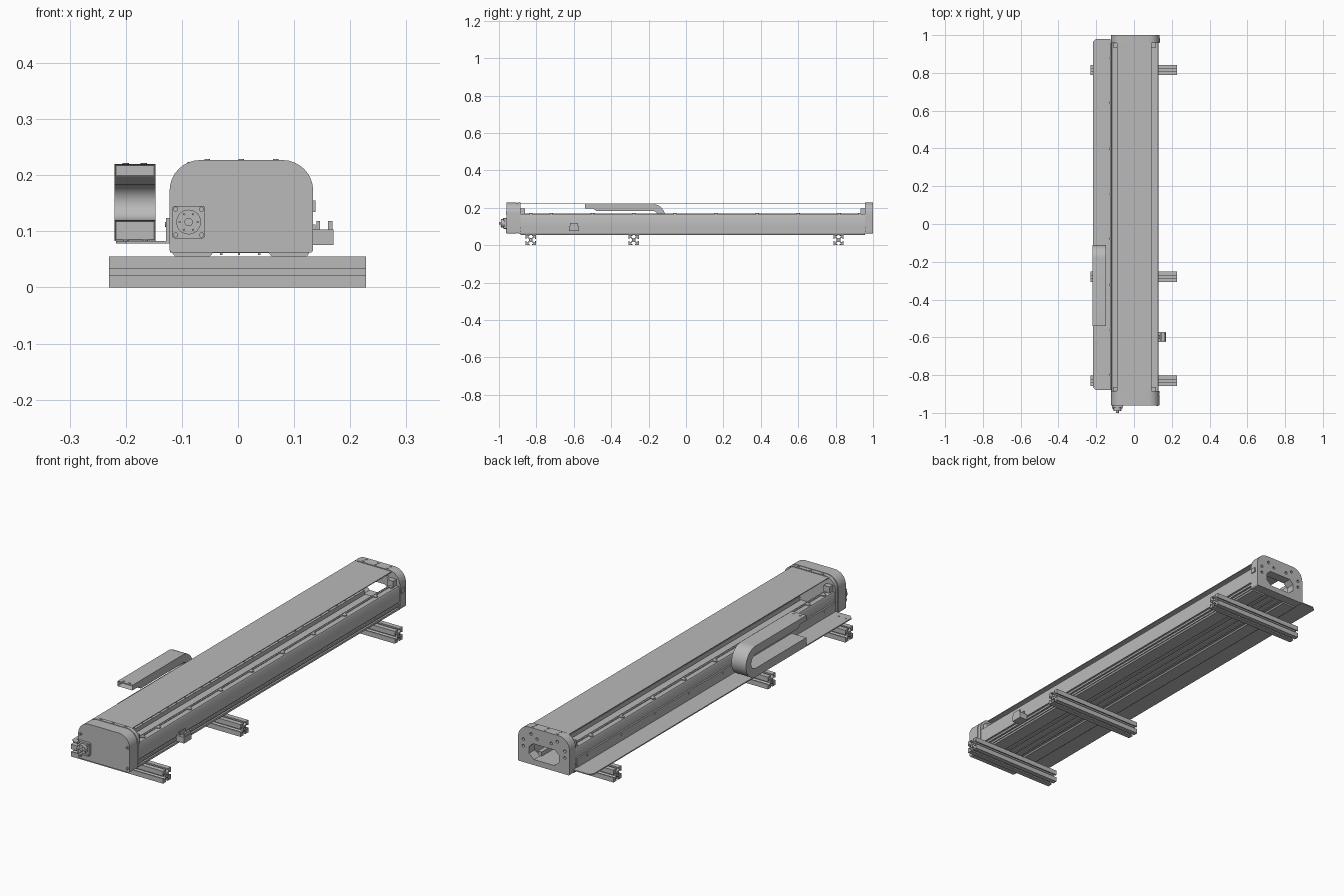
import bpy, bmesh, math
from mathutils import Vector, Matrix

if "Cube" in bpy.data.objects:
    bpy.data.objects.remove(bpy.data.objects["Cube"])

grey = bpy.data.materials.new("aluminium grey")
grey.use_nodes = True
COL = (0.49, 0.49, 0.49, 1)
grey.diffuse_color = COL
grey.node_tree.nodes["Principled BSDF"].inputs["Base Color"].default_value = COL


def finish(bm, name):
    bmesh.ops.recalc_face_normals(bm, faces=bm.faces)
    me = bpy.data.meshes.new(name)
    bm.to_mesh(me)
    bm.free()
    me.materials.append(grey)
    me.shade_smooth()
    me.set_sharp_from_angle(angle=math.radians(30))
    ob = bpy.data.objects.new(name, me)
    bpy.context.collection.objects.link(ob)
    return ob


def place(axis, a, b, t):
    """Profile point (a, b) at depth t along the axis."""
    return Vector((a, t, b)) if axis == 'y' else Vector((t, a, b))


def prism_into(bm, axis, loops, t0, t1):
    """Extrude an outline (first loop) with holes (other loops)."""
    edges = []
    for loop in loops:
        vs = [bm.verts.new(place(axis, a, b, t0)) for a, b in loop]
        edges += [bm.edges.new((vs[i - 1], vs[i])) for i in range(len(vs))]
    n = Vector((0, 1, 0)) if axis == 'y' else Vector((1, 0, 0))
    res = bmesh.ops.triangle_fill(bm, use_beauty=True, edges=edges, normal=n)
    faces = [f for f in res["geom"] if isinstance(f, bmesh.types.BMFace)]
    bmesh.ops.dissolve_limit(bm, angle_limit=0.01, edges=[], verts=[])
    ext = bmesh.ops.extrude_face_region(bm, geom=faces, use_keep_orig=True)
    bmesh.ops.translate(bm, vec=n * (t1 - t0),
                        verts=[v for v in ext["geom"] if isinstance(v, bmesh.types.BMVert)])


def prism(name, axis, loops, t0, t1):
    bm = bmesh.new()
    prism_into(bm, axis, loops, t0, t1)
    return finish(bm, name)


def boxes(name, spans):
    """One object from (x0, x1, y0, y1, z0, z1) spans."""
    bm = bmesh.new()
    for x0, x1, y0, y1, z0, z1 in spans:
        m = Matrix.Translation(((x0 + x1) / 2, (y0 + y1) / 2, (z0 + z1) / 2)) @ \
            Matrix.Diagonal((x1 - x0, y1 - y0, z1 - z0, 1))
        bmesh.ops.create_cube(bm, size=1, matrix=m)
    return finish(bm, name)


def studs(name, centres, r, depth, axis='z', seg=16):
    """Round heads, centred on the given points."""
    rot = {'z': Matrix(), 'y': Matrix.Rotation(math.pi / 2, 4, 'X'),
           'x': Matrix.Rotation(math.pi / 2, 4, 'Y')}[axis]
    bm = bmesh.new()
    for c in centres:
        bmesh.ops.create_cone(bm, cap_ends=True, segments=seg, radius1=r, radius2=r,
                              depth=depth, matrix=Matrix.Translation(c) @ rot)
    return finish(bm, name)


def arc(cx, cy, r, a0, a1, n=8):
    return [(cx + r * math.cos(math.radians(a0 + (a1 - a0) * i / n)),
             cy + r * math.sin(math.radians(a0 + (a1 - a0) * i / n))) for i in range(n + 1)]


def circle(cx, cy, r, n=12):
    return arc(cx, cy, r, 0, 360 * (n - 1) / n, n - 1)


def rounded(x0, x1, z0, z1, rb, rt, n=8):
    return (arc(x0 + rb, z0 + rb, rb, 180, 270, n) + arc(x1 - rb, z0 + rb, rb, 270, 360, n) +
            arc(x1 - rt, z1 - rt, rt, 0, 90, n) + arc(x0 + rt, z1 - rt, rt, 90, 180, n))


# Slotted cross rails under the body
h = 0.0275
side = [(h, h), (.006, h), (.006, .0215), (.014, .0215), (.006, .010),
        (-.006, .010), (-.014, .0215), (-.006, .0215), (-.006, h)]
rail_profile = []
for k in range(4):
    c, s = [(1, 0), (0, 1), (-1, 0), (0, -1)][k]
    rail_profile += [(a * c - b * s, a * s + b * c) for a, b in side]
for name, y in (("front_cross_rail", -.83), ("middle_cross_rail", -.28), ("rear_cross_rail", .815)):
    prism(name, 'x', [[(a + y, b + h) for a, b in rail_profile],
                      circle(y, h, .004)], -.23, .228)

# Open-topped extruded body with side grooves and a recessed underside
half = [(.05, .061), (.055, .0555), (.118, .0555), (.122, .062), (.126, .062), (.126, .071),
        (.118, .071), (.118, .079), (.126, .079), (.126, .088), (.120, .088), (.120, .096),
        (.126, .096), (.126, .160), (.122, .167), (.086, .167), (.086, .150), (.080, .150),
        (.080, .086)]
outline = half + [(-a, b) for a, b in reversed(half)]
prism("body_extrusion", 'y', [[(a + .005, b) for a, b in outline]], -.885, .957)
boxes("underside_ribs", [(x, x + .004, -.88, .95, .0575, .062) for x in (-.032, .0, .036)])

# Guide rails and their bolts inside the channel
boxes("guide_rails", [(x - .009, x + .009, -.88, .955, .085, .105) for x in (-.048, .058)])
studs("guide_rail_bolts", [(x, -.85 + .06 * i, .105) for x in (-.048, .058) for i in range(30)],
      .005, .003, seg=8)

# Top edge strips with their bolts
boxes("edge_strips", [(-.095, -.088, -.885, .957, .166, .170), (.097, .104, -.885, .957, .166, .170)])
bolt_y = [.93, .82, .6, .38, .16, -.06, -.28, -.5, -.72, -.83]
studs("edge_bolts", [(x, y, .168) for x in (-.103, .110) for y in bolt_y], .0095, .006)

# Flat cover belt over the channel
boxes("cover_belt", [(-.09, .093, -.89, .96, .220, .2235)])

# Front drive housing, its seam plate and bolts
shell = rounded(-.122, .134, .062, .227, .006, .055)
prism("drive_housing", 'y', [shell], -.96, -.906)
prism("housing_seam", 'y', [rounded(-.119, .131, .064, .225, .006, .054)], -.907, -.901)
prism("front_end_plate", 'y', [shell], -.902, -.885)
corners = [(x, z) for x in (-.112, .123) for z in (.077, .172)]
bm = bmesh.new()
for x, z in corners:
    prism_into(bm, 'y', [circle(x, z, .0085, 16), circle(x, z, .0055, 16)], -.962, -.958)
finish(bm, "housing_bolt_rings")
studs("housing_bolts", [(x, -.960, z) for x, z in corners], .0035, .005, 'y', 6)
studs("front_top_bolts", [(x, -.893, .227) for x in (-.055, .006, .067)], .005, .004)

# Motor mounting flange
mx, mz = -.088, .1165
prism("motor_flange", 'y', [rounded(mx - .029, mx + .029, mz - .029, mz + .029, .004, .004, 3)],
      -.972, -.96)
studs("motor_hub", [(mx, -.979, mz)], .022, .018, 'y', 32)
studs("motor_shaft", [(mx, -.99, mz)], .0075, .020, 'y', 20)
studs("motor_flange_bolts", [(mx + a, -.974, mz + b) for a in (-.023, .023) for b in (-.023, .023)],
      .0045, .008, 'y', 12)
studs("motor_hub_bolts", [(mx + .016 * math.cos(k * math.pi / 3), -.989,
                           mz + .016 * math.sin(k * math.pi / 3)) for k in range(6)],
      .002, .004, 'y', 8)

# Rear end plate with its access opening and bolt holes
opening = [(-.045, .087), (.055, .087), (.080, .108), (.080, .138), (.060, .157),
           (-.050, .157), (-.070, .138), (-.070, .108)]
holes = [circle(x, z, .0065) for x, z in
         ((-.098, .165), (.108, .165), (-.098, .135), (.108, .135),
          (-.06, .198), (.07, .198), (-.03, .182), (.04, .182))]
prism("rear_end_plate", 'y', [shell, opening] + holes, .957, 1.0)
studs("rear_top_bolts", [(x, y, .227) for x in (-.055, .006, .067) for y in (.968, .988)],
      .005, .004)
boxes("rear_side_plug", [(.13, .1385, .962, .985, .134, .155)])

# Belt clamps at both ends
boxes("belt_clamps", [(x - .015, x + .015, y, y + .024, .165, .195)
                      for x in (-.095, .102) for y in (-.886, .934)])

# Cable tray: flat shelf with clipped corners and an upright flange
bm = bmesh.new()
tray = [(-.125, -.88), (-.20, -.88), (-.217, -.865), (-.217, .965), (-.20, .98), (-.125, .98)]
f = bm.faces.new([bm.verts.new((x, y, .078)) for x, y in tray])
ext = bmesh.ops.extrude_face_region(bm, geom=[f], use_keep_orig=True)
bmesh.ops.translate(bm, vec=(0, 0, .005),
                    verts=[v for v in ext["geom"] if isinstance(v, bmesh.types.BMVert)])
finish(bm, "cable_tray")
boxes("tray_flange", [(-.128, -.121, -.88, .955, .078, .124)])
studs("tray_flange_bolts", [(-.128, -.8 + .24 * i, .112) for i in range(8)], .005, .004, 'x', 10)
studs("tray_bolts", [(x, -.85, .083) for x in (-.20, -.165)], .005, .004, seg=10)

# Cable chain folded back over itself, with hollow ends
bm = bmesh.new()
chain = ([(-.54, .22)] + arc(-.18, .1515, .0685, 90, -90, 24) + [(-.54, .083), (-.54, .12)] +
         arc(-.18, .1515, .0315, -90, 90, 24) + [(-.48, .183), (-.50, .197), (-.54, .197)])
prism_into(bm, 'x', [chain], -.22, -.147)
bmesh.ops.recalc_face_normals(bm, faces=bm.faces)
ends = [f for f in bm.faces if f.calc_center_median().y < -.539]
bmesh.ops.inset_individual(bm, faces=ends, thickness=.0035)
bmesh.ops.translate(bm, vec=(0, .03, 0), verts=list({v for f in ends for v in f.verts}))
finish(bm, "cable_chain")
studs("chain_bolts", [(x, -.525, .220) for x in (-.20, -.168)], .006, .003, seg=12)

# Limit sensor on the left side
boxes("limit_sensor", [(.13, .17, -.625, -.573, .076, .103), (.14, .146, -.62, -.578, .10, .118),
                       (.160, .168, -.62, -.578, .10, .118), (.13, .138, -.61, -.588, .10, .112)])
